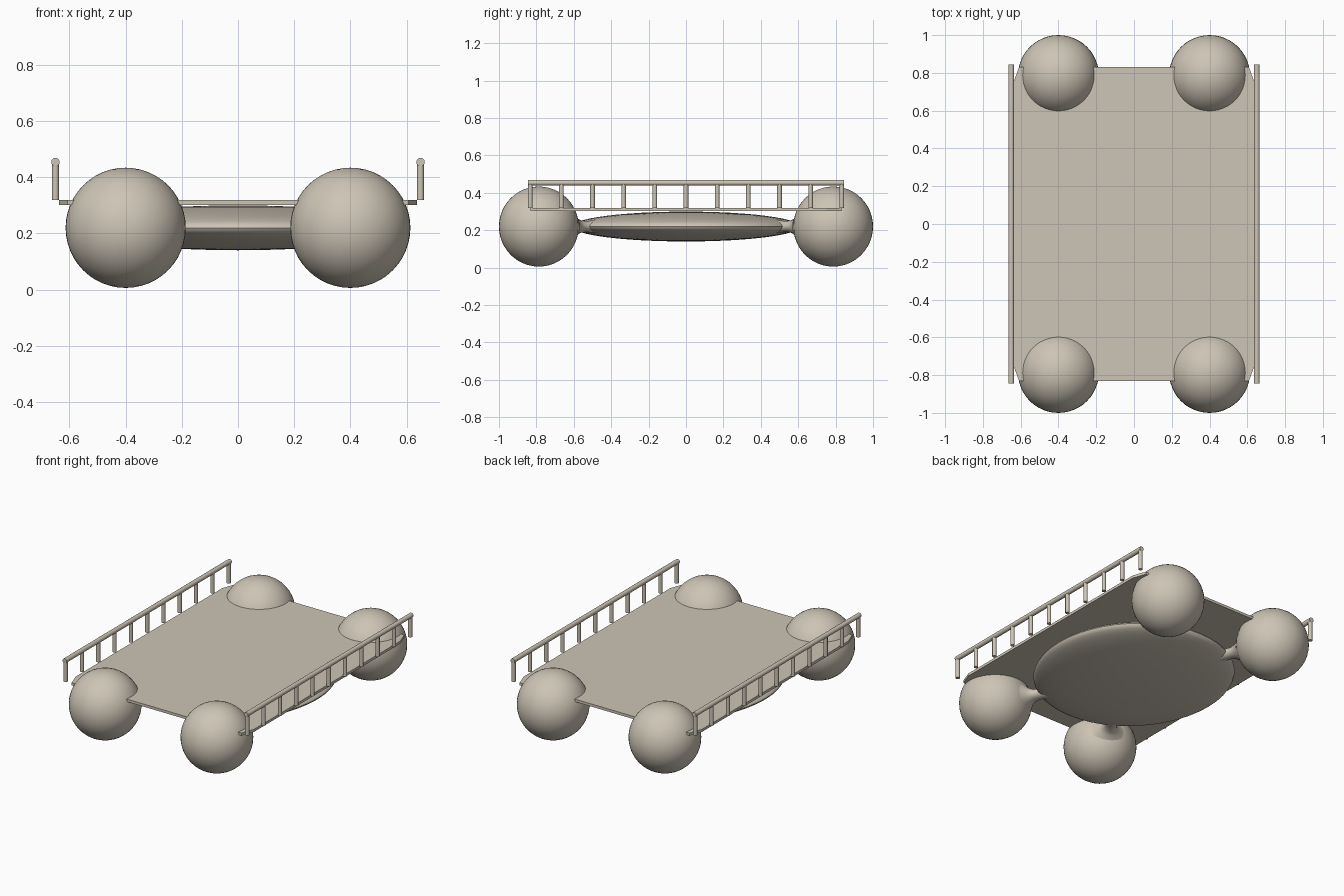
import bpy
import bmesh
import math
from mathutils import Matrix, Vector

cube = bpy.data.objects.get("Cube")
if cube:
    bpy.data.objects.remove(cube, do_unlink=True)

# One warm stone colour for everything
stone = bpy.data.materials.new("warm_stone")
stone.use_nodes = True
colour = (0.61, 0.555, 0.465, 1)
stone.diffuse_color = colour
stone.node_tree.nodes["Principled BSDF"].inputs["Base Color"].default_value = colour


def finish(name, bm, smooth=True):
    bmesh.ops.recalc_face_normals(bm, faces=bm.faces)
    mesh = bpy.data.meshes.new(name)
    bm.to_mesh(mesh)
    bm.free()
    mesh.materials.append(stone)
    obj = bpy.data.objects.new(name, mesh)
    bpy.context.collection.objects.link(obj)
    if smooth:
        bpy.ops.object.select_all(action="DESELECT")
        obj.select_set(True)
        bpy.context.view_layer.objects.active = obj
        bpy.ops.object.shade_smooth_by_angle(angle=math.radians(40))
    return obj


def ellipsoid(name, centre, radii):
    bm = bmesh.new()
    bmesh.ops.create_uvsphere(bm, u_segments=48, v_segments=24, radius=1)
    bmesh.ops.scale(bm, vec=radii, verts=bm.verts)
    bmesh.ops.translate(bm, vec=centre, verts=bm.verts)
    return finish(name, bm)


def rod(name, start, end, radius):
    start, end = Vector(start), Vector(end)
    axis = end - start
    turn = axis.to_track_quat("Z", "Y").to_matrix().to_4x4()
    bm = bmesh.new()
    bmesh.ops.create_cone(bm, cap_ends=True, segments=16, radius1=radius,
                          radius2=radius, depth=axis.length,
                          matrix=Matrix.Translation((start + end) / 2) @ turn)
    return finish(name, bm)


def neck(name, direction, height):
    # Flared tube joining the body rim to a wheel
    profile = [(0.54, 0.034), (0.59, 0.03), (0.63, 0.032), (0.66, 0.045), (0.69, 0.075)]
    out = Vector(direction).normalized()
    side = Vector((-out.y, out.x, 0))
    bm = bmesh.new()
    rings = []
    for dist, radius in profile:
        ring = []
        for i in range(20):
            a = math.tau * i / 20
            p = out * dist + side * (1.3 * radius * math.cos(a))
            ring.append(bm.verts.new((p.x, p.y, height + radius * math.sin(a))))
        rings.append(ring)
    for lower, upper in zip(rings, rings[1:]):
        for i in range(20):
            j = (i + 1) % 20
            bm.faces.new((lower[i], lower[j], upper[j], upper[i]))
    return finish(name, bm)


# Lens-shaped body
AXLE = 0.22
ellipsoid("body", (0, 0, AXLE), (0.575, 0.61, 0.08))

# Ball wheels and their necks
for x_sign, x_name in ((-1, "right"), (1, "left")):
    for y_sign, y_name in ((-1, "front"), (1, "rear")):
        x, y = 0.4 * x_sign, 0.787 * y_sign
        ellipsoid(f"{y_name}_{x_name}_wheel", (x, y, AXLE), (0.214, 0.213, 0.214))
        neck(f"{y_name}_{x_name}_neck", (x, y, 0), AXLE)

# Flat deck with trimmed corners
outline = [(0.638, 0.75), (0.608, 0.832)]
points = outline + [(-x, y) for x, y in reversed(outline)]
points += [(-x, -y) for x, y in points]
bm = bmesh.new()
base = bm.faces.new([bm.verts.new((x, y, 0.302)) for x, y in points])
top = bmesh.ops.extrude_face_region(bm, geom=[base])
bmesh.ops.translate(bm, vec=(0, 0, 0.017),
                    verts=[v for v in top["geom"] if isinstance(v, bmesh.types.BMVert)])
finish("deck", bm, smooth=False)

# Side railings: a round handrail on evenly spaced posts
POSTS = 11
for sign, side_name in ((-1, "right"), (1, "left")):
    x = 0.65 * sign
    rod(f"{side_name}_handrail", (x, -0.845, 0.454), (x, 0.845, 0.454), 0.015)
    for i in range(POSTS):
        y = -0.833 + 1.666 * i / (POSTS - 1)
        rod(f"{side_name}_post_{i + 1}", (x, y, 0.319), (x, y, 0.452), 0.0125)
